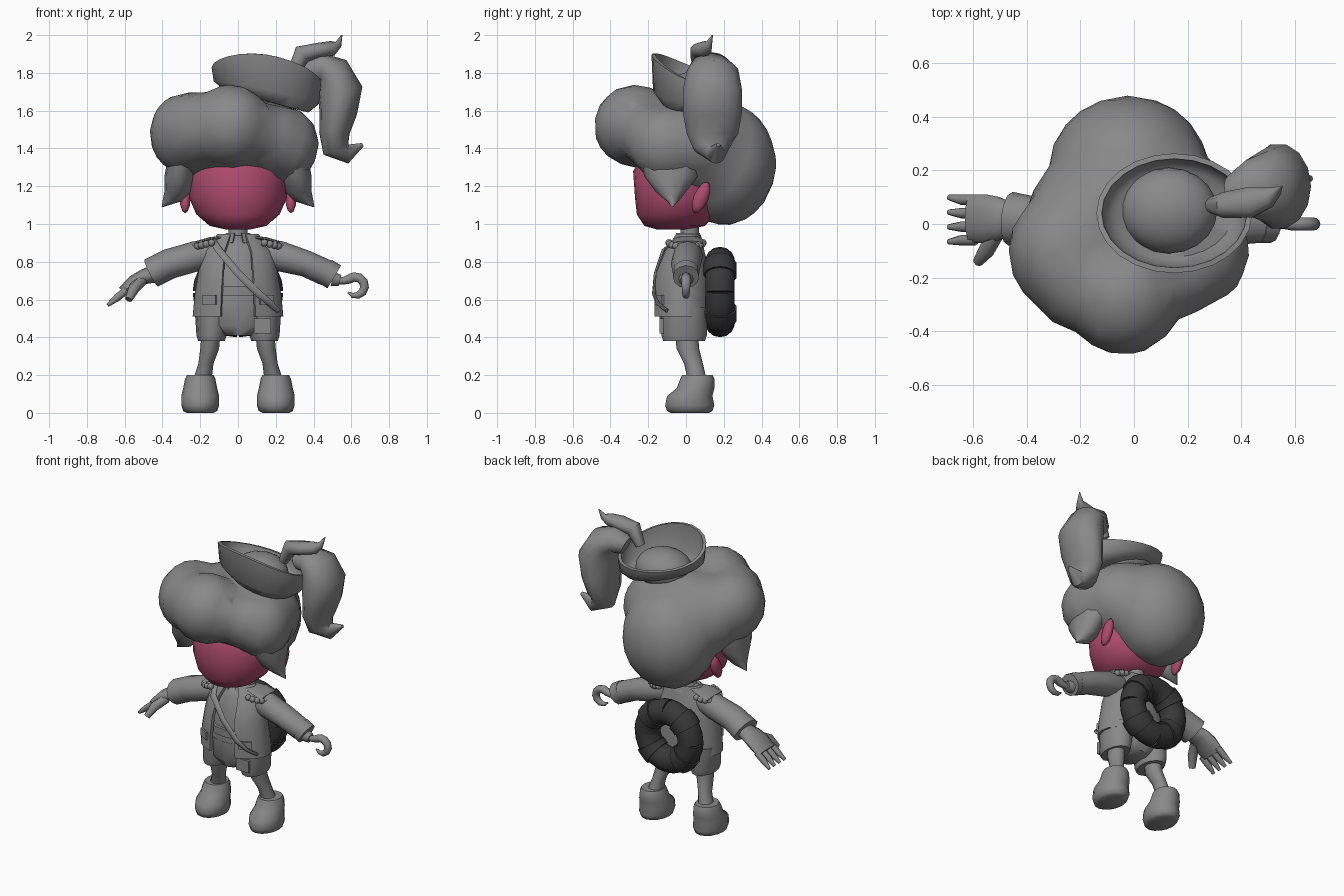
import bpy, bmesh
from math import sin, cos, pi, radians
from mathutils import Vector, Matrix

if "Cube" in bpy.data.objects:
    bpy.data.objects.remove(bpy.data.objects["Cube"])

RIGHTWARD, BACKWARD, UPWARD = Matrix.Identity(3)


def material(name, red, green, blue):
    colour = (red, green, blue, 1)
    mat = bpy.data.materials.new(name)
    mat.use_nodes = True
    mat.diffuse_color = colour
    mat.node_tree.nodes["Principled BSDF"].inputs["Base Color"].default_value = colour
    return mat


GREY = material("mid grey", .25, .25, .25)
PINK = material("rose pink", .42, .07, .15)
DARK = material("dark grey", .04, .04, .04)


def apply_modifier(ob, kind, **settings):
    mod = ob.modifiers.new(kind.lower(), kind)
    for key, value in settings.items():
        setattr(mod, key, value)
    bpy.ops.object.modifier_apply(modifier=mod.name)


def finish(name, bm, mat=GREY, thickness=0):
    """Turn a bmesh into a shaded object, with optional thickness."""
    bmesh.ops.recalc_face_normals(bm, faces=bm.faces)
    mesh = bpy.data.meshes.new(name)
    bm.to_mesh(mesh)
    bm.free()
    mesh.materials.append(mat)
    ob = bpy.data.objects.new(name, mesh)
    bpy.context.collection.objects.link(ob)
    bpy.ops.object.select_all(action='DESELECT')
    ob.select_set(True)
    bpy.context.view_layer.objects.active = ob
    if thickness:
        apply_modifier(ob, 'SOLIDIFY', thickness=thickness, offset=0)
    bpy.ops.object.shade_smooth_by_angle(angle=radians(55))
    return ob


def skin(bm, rings, closed=True, caps=True):
    """Bridge equal rings of points with quads."""
    rows = [[bm.verts.new(point) for point in ring] for ring in rings]
    count = len(rows[0])
    for lower, upper in zip(rows, rows[1:]):
        for i in range(count if closed else count - 1):
            j = (i + 1) % count
            bm.faces.new((lower[i], lower[j], upper[j], upper[i]))
    if closed and caps:
        bm.faces.new(rows[0])
        bm.faces.new(rows[-1])


def tube(name, path, mat=GREY, sides=12, across=BACKWARD, normal=None, gap=0, thickness=0):
    """Loft ellipses along a path of (x, y, z, radius across, optional other radius)."""
    centres = [Vector(p[:3]) for p in path]
    rings = []
    for i, p in enumerate(path):
        ahead, behind = centres[min(i + 1, len(path) - 1)], centres[max(i - 1, 0)]
        along = normal or (ahead - behind).normalized()
        wide = (across - along * across.dot(along)).normalized()
        deep = along.cross(wide)
        step = 2 * (pi - gap) / (sides - 1 if gap else sides)
        angles = [gap - pi / 2 + step * k for k in range(sides)]
        rings.append([centres[i] + wide * p[3] * cos(a) + deep * p[-1] * sin(a) for a in angles])
    bm = bmesh.new()
    skin(bm, rings, closed=not gap)
    return finish(name, bm, mat, thickness)


def column(name, rows, mat=GREY, side=1, **options):
    """Upright loft from rows of (x, y, z, width, depth), mirrored by side."""
    path = [(side * x, *rest) for x, *rest in rows]
    return tube(name, path, mat, across=RIGHTWARD, normal=UPWARD, **options)


def blobs(name, items, mat=GREY, detail=3, tilt=0):
    """Ellipsoids given as (centre, radii) in one mesh."""
    bm = bmesh.new()
    for centre, radii in items:
        place = (Matrix.Translation(centre) @ Matrix.Rotation(tilt, 4, 'X')
                 @ Matrix.Diagonal((*radii, 1)))
        bmesh.ops.create_icosphere(bm, subdivisions=detail, radius=1, matrix=place)
    return finish(name, bm, mat)


def plate(name, position, size, turn=0):
    """A small box standing proud of the cloth."""
    bm = bmesh.new()
    place = (Matrix.Translation(position) @ Matrix.Rotation(turn, 4, 'Z')
             @ Matrix.Diagonal((*size, 1)))
    bmesh.ops.create_cube(bm, matrix=place)
    finish(name, bm)


def arc(x, y, z, radius, start, end, steps, thick, taper=0):
    """Path around a circle facing the front, angles in degrees."""
    path = []
    for k in range(steps + 1):
        a = radians(start + (end - start) * k / steps)
        path.append((x + radius * cos(a), y, z + radius * sin(a), thick - taper * (k / steps) ** 4))
    return path


# Head and neck
column("head", [(0, -.07, .97, .06, .08), (0, -.06, .99, .15, .16), (0, -.05, 1.05, .22, .21),
                (0, -.04, 1.14, .26, .23), (0, -.04, 1.28, .26, .24), (0, 0, 1.4, .2, .2)],
       PINK, sides=24)
column("neck", [(0, .02, .86, .05), (0, .02, 1, .05)])

# Hair: rounded tufts fused into one mass
hair = blobs("hair", [((0, .03, 1.42), (.4, .3, .28)),
                      ((-.04, -.27, 1.52), (.22, .22, .22)),
                      ((-.27, -.1, 1.48), (.2, .23, .22)),
                      ((-.2, -.2, 1.5), (.19, .2, .2)),
                      ((.26, -.1, 1.42), (.17, .2, .2)),
                      ((.16, -.17, 1.46), (.18, .18, .18)),
                      ((-.02, .2, 1.32), (.3, .28, .33))])
apply_modifier(hair, 'REMESH', mode='VOXEL', voxel_size=.025)
apply_modifier(hair, 'SMOOTH', iterations=8)
apply_modifier(hair, 'DECIMATE', ratio=.06)
bpy.ops.object.shade_smooth_by_angle(angle=radians(60))

# Hat: upturned brim, high at the front and dipping to the left side, with a round crown
rings = []
for radius, height, lift, lean in ((.1, 1.66, 0, .03), (.22, 1.66, 0, .06),
                                   (.27, 1.7, .01, .06), (.28, 1.79, .08, .04)):
    ring = []
    for k in range(24):
        c, s = cos(k * pi / 12), sin(k * pi / 12)
        rise = lift * s * (s / 3 - 1) - lean * c
        ring.append((.15 + radius * c, .04 + radius * .76 * s, height + rise))
    rings.append(ring)
bm = bmesh.new()
skin(bm, rings, caps=False)
finish("hat_brim", bm, thickness=.02)
blobs("hat_crown", [((.13, .05, 1.69), (.18, .16, .12))])

# Plume curling over the side of the hat
tube("plume", [(.36, .12, 1.8, .06), (.43, .13, 1.83, .11, .08), (.5, .14, 1.8, .14, .1),
               (.54, .14, 1.71, .16, .12), (.53, .14, 1.59, .16, .1), (.51, .14, 1.48, .14, .08),
               (.52, .14, 1.41, .1, .08), (.58, .16, 1.37, .05), (.66, .17, 1.42, .01)], sides=14)
tube("plume_tip", [(.29, .07, 1.8, .03), (.34, .07, 1.9, .05), (.43, .08, 1.92, .06, .04),
                   (.5, .1, 1.93, .04), (.53, .12, 1.95, .02), (.55, .14, 2, .003)], sides=10)

# Torso, belt, collar, open jacket
column("shirt", [(0, -.02, .44, .17, .1), (0, -.02, .6, .17, .12), (0, 0, .75, .15, .12),
                 (0, 0, .87, .13, .09), (0, .02, .94, .06)], sides=16)
column("belt", [(0, -.02, z, .18, .13) for z in (.62, .67)], sides=16)
column("collar", [(0, .01, .9, .09, .08), (0, .01, .95, .06)], gap=.3, thickness=.01)
column("jacket", [(0, -.02, .51, .23, .15), (0, -.02, .62, .22, .15), (0, -.02, .74, .2, .14),
                  (0, -.01, .85, .18, .1), (0, .01, .94, .1, .06)],
       sides=20, gap=.4, thickness=.02)
strap = [(-.14, -.04, .92), (-.1, -.12, .86), (0, -.16, .74), (.11, -.17, .63),
         (.17, -.15, .58), (.21, -.1, .54)]
tube("chest_strap", [(*point, .02, .01) for point in strap], sides=8, across=RIGHTWARD)

# Shorts
column("shorts_seat", [(0, -.02, .41, .08, .1), (0, -.02, .46, .18, .12), (0, -.02, .58, .19, .12)])
plate("shorts_pouch", (.13, -.13, .46), (.09, .02, .08))

for s, side in ((1, "left"), (-1, "right")):
    # Ear and pointed side lock
    blobs(side + "_ear", [((s * .28, .08, 1.14), (.03, .04, .09))], PINK, detail=2, tilt=-.4)
    column(side + "_side_lock", [(.29, -.08, 1.36, .08, .17), (.31, -.08, 1.25, .08, .14),
                                 (.32, -.08, 1.17, .07, .08), (.35, -.07, 1.12, .05, .03),
                                 (.4, -.07, 1.09, .004)], side=s)
    # Shorts leg, shin and boot
    column(side + "_shorts_leg", [(.14, -.01, .38, .07, .11), (.14, -.01, .41, .08, .12),
                                  (.13, -.01, .56, .1, .12)], side=s)
    column(side + "_leg", [(.14, 0, .45, .05, .06), (.15, .01, .34, .05, .06),
                           (.17, .04, .26, .04, .05), (.19, .06, .17, .05)], side=s)
    column(side + "_boot", [(.2, .02, 0, .07, .1), (.2, .02, .01, .09, .12), (.2, .02, .04, .1, .13),
                            (.2, .02, .09, .1, .12), (.2, .05, .13, .09, .1),
                            (.2, .06, .18, .08, .09), (.2, .06, .2, .07, .08)], side=s, sides=16)
    # Shoulder board with scalloped fringe
    tube(side + "_shoulder_board", [(s * .07, .01, .93, .05, .01), (s * .15, .01, .92, .08, .01),
                                    (s * .22, .01, .9, .08, .01)])
    fringe = [radians(18 * k) for k in range(-5, 6)]
    blobs(side + "_fringe", [((s * (.14 + .09 * cos(a)), .09 * sin(a), .9 - .02 * cos(a)),
                              (.02, .02, .02)) for a in fringe], detail=2)
    plate(side + "_pocket", (s * .15, -.14, .6), (.08, .02, .05), turn=s / 2)

# Right sleeve, hand and fingers
tube("right_sleeve", [(-.12, .01, .85, .06, .07), (-.22, .01, .83, .08),
                      (-.36, .01, .79, .09, .08), (-.46, .02, .74, .1, .08)])
tube("right_hand", [(-.43, .02, .74, .05), (-.5, .02, .72, .08, .04),
                    (-.55, .02, .69, .09, .04), (-.61, .02, .64, .09, .03)])
for i in range(4):
    y = .09 - .05 * i
    tube(f"right_finger_{i + 1}", [(-.59, y, .65, .02), (-.64, y, .61, .02),
                                   (-.69, y * 1.1, .57, .01)], sides=8)
tube("right_thumb", [(-.51, -.03, .7, .03), (-.55, -.1, .66, .03), (-.58, -.14, .6, .02)],
     sides=8, across=UPWARD)

# Left sleeve with cuff and hook
tube("left_sleeve", [(.12, .01, .85, .06, .07), (.22, .01, .83, .08),
                     (.36, 0, .79, .08, .07), (.47, 0, .74, .07)])
tube("left_cuff", [(.46, 0, .75, .07), (.51, 0, .72, .07)])
tube("hook_socket", [(.5, 0, .71, .04), (.54, 0, .7, .03)])
tube("hook", [(.52, 0, .7, .02), (.56, 0, .7, .02)]
     + arc(.62, 0, .67, .05, 130, -140, 8, .025, taper=.02), sides=10)

# Ring-shaped back pack with four bands
for quarter in range(4):
    middle = quarter * 90 + 45
    for part, half, thick in (("section", 46, .08), ("band", 13, .09)):
        tube(f"ring_{part}_{quarter + 1}",
             arc(0, .18, .64, .16, middle - half, middle + half, 6, thick), DARK, sides=14)
